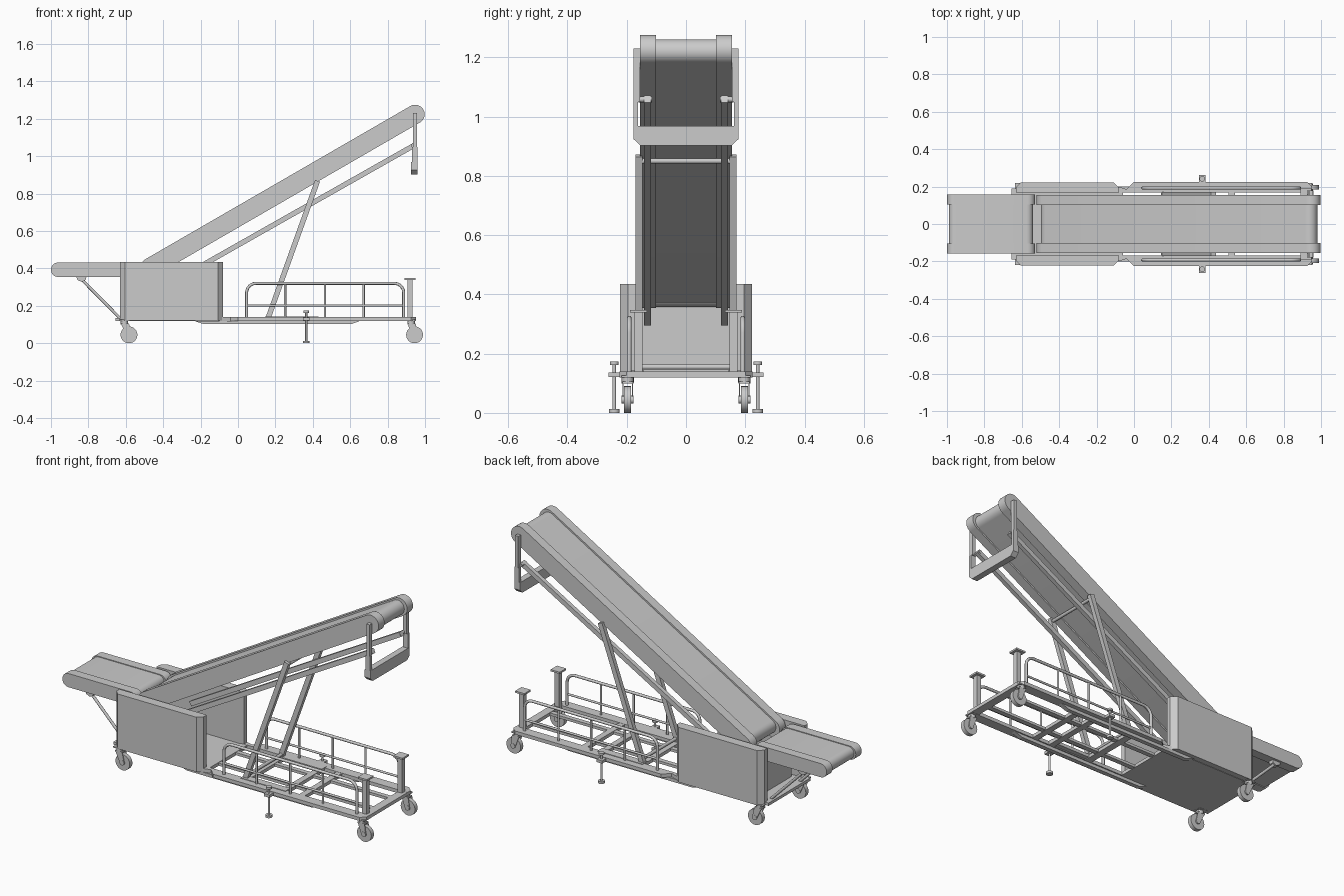
import bpy, bmesh
from math import sin, cos, pi, radians, atan2
from mathutils import Vector

if "Cube" in bpy.data.objects:
    bpy.data.objects.remove(bpy.data.objects["Cube"])


def finish(name, bm, mirror=False, smooth=False):
    bmesh.ops.recalc_face_normals(bm, faces=bm.faces)
    me = bpy.data.meshes.new(name)
    bm.to_mesh(me)
    bm.free()
    ob = bpy.data.objects.new(name, me)
    bpy.context.collection.objects.link(ob)
    if mirror:
        m = ob.modifiers.new("mirror", 'MIRROR')
        m.use_axis = (False, True, False)
        m.use_mirror_merge = False
    if smooth:
        bpy.ops.object.select_all(action='DESELECT')
        ob.select_set(True)
        bpy.context.view_layer.objects.active = ob
        bpy.ops.object.shade_smooth_by_angle(angle=radians(35))
    return ob


def add_prism(bm, pts, vec):
    """Extrude a closed 3D outline along vec."""
    f = bm.faces.new([bm.verts.new(p) for p in pts])
    r = bmesh.ops.extrude_face_region(bm, geom=[f], use_keep_orig=True)
    bmesh.ops.translate(bm, vec=vec, verts=[v for v in r['geom'] if isinstance(v, bmesh.types.BMVert)])


def side_prism(name, pts, y0, y1, mirror=False, smooth=False):
    bm = bmesh.new()
    add_prism(bm, [(x, y0, z) for x, z in pts], (0, y1 - y0, 0))
    return finish(name, bm, mirror, smooth)


def plan_prism(name, pts, z0, z1, mirror=False):
    bm = bmesh.new()
    add_prism(bm, [(x, y, z0) for x, y in pts], (0, 0, z1 - z0))
    return finish(name, bm, mirror)


def box(name, x, y, z, mirror=False):
    return plan_prism(name, [(x[0], y[0]), (x[1], y[0]), (x[1], y[1]), (x[0], y[1])], z[0], z[1], mirror)


def bar(name, a, b, w, y0, y1):
    """Flat bar in the xz plane, mirrored."""
    d = (Vector(b) - Vector(a)).normalized() * w / 2
    n = Vector((-d.y, d.x))
    a, b = Vector(a), Vector(b)
    return side_prism(name, [tuple(p) for p in (a + n, b + n, b - n, a - n)], y0, y1, True)


def rods(name, segs, mirror=False, n=16):
    """Cylinders given as (start, end, radius)."""
    bm = bmesh.new()
    for a, b, r in segs:
        a, b = Vector(a), Vector(b)
        q = (b - a).to_track_quat('Z', 'Y')
        add_prism(bm, [a + q @ Vector((r * cos(2 * pi * i / n), r * sin(2 * pi * i / n), 0)) for i in range(n)], b - a)
    return finish(name, bm, mirror, True)


def capsule(a, b, r, n=14):
    """Outline of a stadium from a to b."""
    t = atan2(b[1] - a[1], b[0] - a[0])
    pts = []
    for c, s in ((b, t - pi / 2), (a, t + pi / 2)):
        pts += [(c[0] + r * cos(s + pi * i / n), c[1] + r * sin(s + pi * i / n)) for i in range(n + 1)]
    return pts


# inclined conveyor: side rails and belt
low, high = (-0.47, 0.405), (0.947, 1.224)
side_prism("incline_side_rail", capsule(low, high, 0.051), 0.102, 0.155, True, True)
side_prism("incline_belt", capsule((-0.455, 0.414), (0.938, 1.219), 0.042), -0.102, 0.102, False, True)

# infeed conveyor: side rails and belt
side_prism("infeed_side_rail", capsule((-0.961, 0.393), (-0.568, 0.393), 0.039), 0.105, 0.158, True, True)
side_prism("infeed_belt", capsule((-0.955, 0.393), (-0.574, 0.393), 0.035), -0.105, 0.105, False, True)
side_prism("infeed_bracket", [(-0.866, 0.357), (-0.81, 0.357), (-0.815, 0.338), (-0.835, 0.328), (-0.858, 0.338)],
           0.115, 0.145, True)
rods("infeed_brace", [((-0.84, 0.13, 0.345), (-0.625, 0.13, 0.128), 0.008)], True)

# bars below the incline, with end pegs
bar("lower_lift_bar", (-0.385, 0.307), (0.945, 1.06), 0.027, 0.118, 0.142)
rods("lift_bar_peg", [((0.935, 0.115, 1.058), (0.935, 0.16, 1.058), 0.01)], True)

# lift struts and cross rods
bar("lift_strut", (0.163, 0.14), (0.425, 0.868), 0.028, 0.147, 0.171)
rods("strut_cross_rod", [((0.42, -0.15, 0.85), (0.42, 0.15, 0.85), 0.009),
                         ((0.17, -0.16, 0.155), (0.17, 0.16, 0.155), 0.009)])

# hanging end guard
box("end_guard_arm", (0.931, 0.96), (0.162, 0.178), (0.93, 1.05), True)
box("end_guard_upper_arm", (0.936, 0.956), (0.155, 0.178), (1.05, 1.23), True)
bm = bmesh.new()
add_prism(bm, [(0.925, y, z) for y, z in
               ((-0.178, 0.968), (0.178, 0.968), (0.178, 0.925), (0.155, 0.903), (-0.155, 0.903), (-0.178, 0.925))],
          (0.036, 0, 0))
finish("end_guard_crossbar", bm)

# machine housings, chamfered in plan
plan_prism("side_housing", [(-0.632, 0.168), (-0.632, 0.195), (-0.605, 0.222), (-0.108, 0.222),
                            (-0.08, 0.195), (-0.08, 0.168)], 0.122, 0.435, True)
box("housing_floor", (-0.655, -0.085), (-0.19, 0.19), (0.12, 0.136))
box("housing_inner_wall", (-0.565, -0.55), (-0.146, 0.146), (0.136, 0.356))

# base frame
plan_prism("base_side_rail", [(-0.1, 0.205), (-0.04, 0.186), (0.0, 0.225), (0.925, 0.225), (0.952, 0.2),
                              (0.952, 0.168), (-0.1, 0.168)], 0.12, 0.14, True)
side_prism("base_under_beam", [(-0.235, 0.12), (0.655, 0.12), (0.605, 0.102), (-0.185, 0.102)], 0.175, 0.2, True)
for i, (x0, x1) in enumerate(((-0.1, -0.06), (0.145, 0.185), (0.395, 0.43), (0.505, 0.54), (0.905, 0.952))):
    box(f"base_crossmember_{i + 1}", (x0, x1), (-0.17, 0.17), (0.12, 0.139))
box("base_inner_rail", (-0.06, 0.905), (0.065, 0.092), (0.122, 0.137), True)
box("strut_mount_plate", (0.145, 0.43), (0.142, 0.185), (0.125, 0.143), True)

# guard railing: bent top tube plus posts and mid rail
r, y = 0.05, 0.192
path = [(0.046, y, 0.138)]
path += [(0.046 + r * (1 - cos(a)), y, 0.27 + r * sin(a)) for a in (i * pi / 12 for i in range(7))]
path += [(0.932 - p[0], p[1], p[2]) for p in reversed(path)]
cu = bpy.data.curves.new("guard_rail_tube", 'CURVE')
cu.dimensions = '3D'
cu.bevel_depth = 0.008
cu.bevel_resolution = 3
sp = cu.splines.new('POLY')
sp.points.add(len(path) - 1)
for p, c in zip(sp.points, path):
    p.co = (*c, 1)
rail = bpy.data.objects.new("guard_rail_tube", cu)
bpy.context.collection.objects.link(rail)
m = rail.modifiers.new("mirror", 'MIRROR')
m.use_axis = (False, True, False)
rods("guard_rail_posts", [((x, y, 0.138), (x, y, 0.32), 0.006) for x in (0.252, 0.465, 0.672)]
     + [((0.046, y, 0.202), (0.886, y, 0.202), 0.006)], True, 12)

# capped end posts
box("end_post", (0.905, 0.933), (0.146, 0.174), (0.138, 0.338), True)
box("end_post_cap", (0.89, 0.948), (0.131, 0.189), (0.338, 0.348), True)

# screw stabilizers
rods("stabilizer_screw", [((0.365, 0.242, 0.008), (0.365, 0.242, 0.168), 0.006),
                          ((0.365, 0.242, 0.0), (0.365, 0.242, 0.013), 0.018),
                          ((0.365, 0.242, 0.162), (0.365, 0.242, 0.174), 0.015)], True)
box("stabilizer_bracket", (0.347, 0.383), (0.2, 0.262), (0.121, 0.137), True)

# swivel casters
for end, wx, px in (("infeed", -0.583, -0.607), ("outfeed", 0.944, 0.926)):
    rods(f"{end}_caster_wheel", [((wx, 0.185, 0.045), (wx, 0.209, 0.045), 0.045),
                                 ((wx, 0.177, 0.045), (wx, 0.217, 0.045), 0.014)], True, 28)
    rods(f"{end}_caster_swivel", [((px, 0.197, 0.1), (px, 0.197, 0.122), 0.02)], True)
    fork = [(px - 0.02, 0.106), (px + 0.024, 0.106), (wx + 0.014, 0.045), (wx, 0.034), (wx - 0.014, 0.042)]
    for j, y0 in enumerate((0.179, 0.211)):
        side_prism(f"{end}_caster_fork_{j + 1}", fork, y0, y0 + 0.004, True)
    box(f"{end}_caster_crown", (px - 0.02, px + 0.024), (0.179, 0.215), (0.099, 0.106), True)
    box(f"{end}_caster_plate", (px - 0.03, px + 0.026), (0.165, 0.218), (0.119, 0.126), True)
